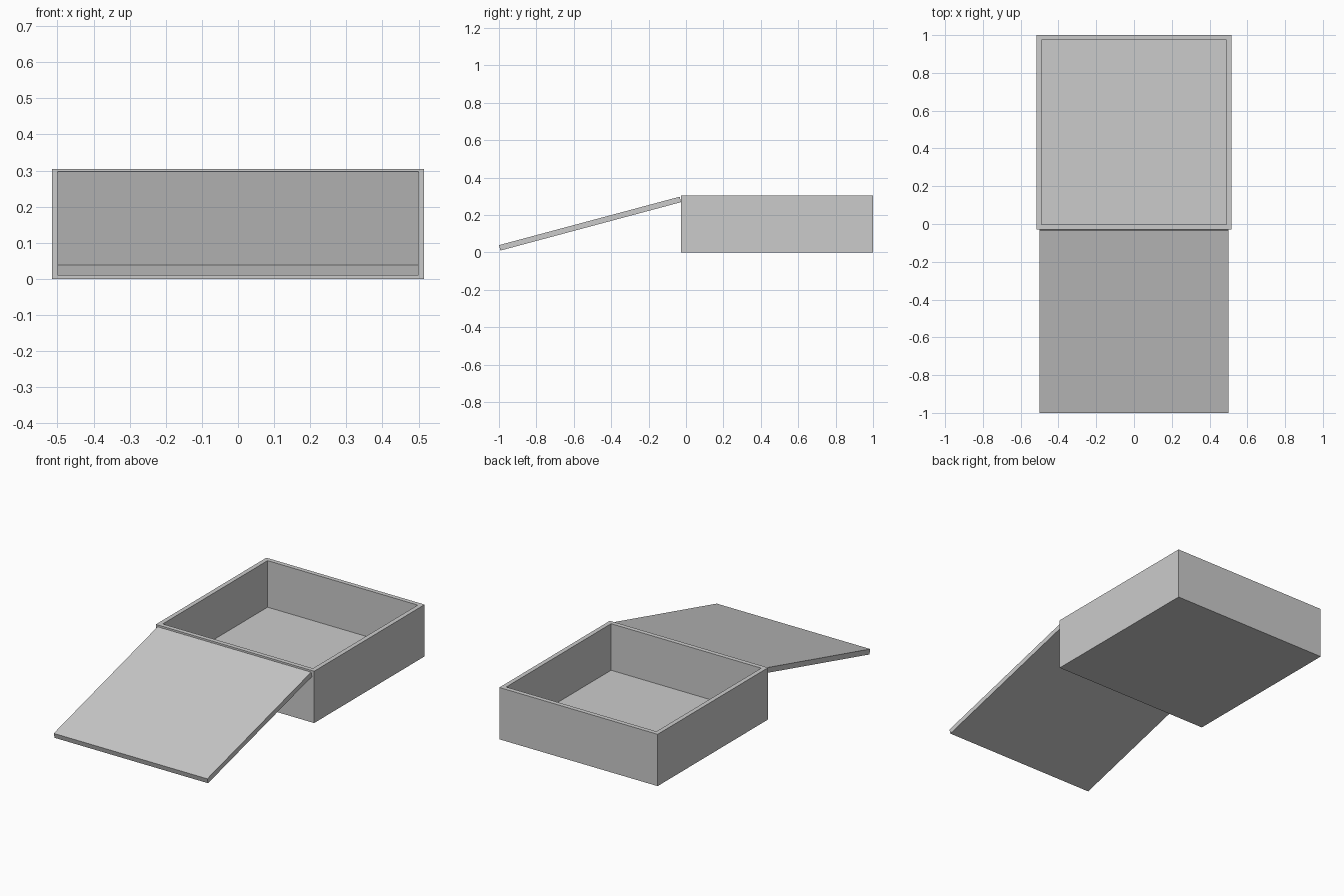
import bpy, bmesh, math
from mathutils import Matrix, Vector

if "Cube" in bpy.data.objects:
    bpy.data.objects.remove(bpy.data.objects["Cube"])


def box(name, size, centre, tilt=0.0):
    """Box of the given size, tilted about x, then moved to its centre."""
    bm = bmesh.new()
    bmesh.ops.create_cube(bm, size=1.0)
    bm.transform(Matrix.Translation(centre) @ Matrix.Rotation(tilt, 4, 'X')
                 @ Matrix.Diagonal((*size, 1.0)))
    mesh = bpy.data.meshes.new(name)
    bm.to_mesh(mesh)
    bm.free()
    obj = bpy.data.objects.new(name, mesh)
    bpy.context.collection.objects.link(obj)
    return obj


# Open tray: inset the top face for the rim, then sink it to the floor
width, height, wall, floor = 1.031, 0.305, 0.0265, 0.031
y_front, y_back = -0.028, 1.0
tray = box("tray", (width, y_back - y_front, height),
           (0, (y_front + y_back) / 2, height / 2))
bm = bmesh.new()
bm.from_mesh(tray.data)
bm.normal_update()
top = max(bm.faces, key=lambda f: f.normal.z)
bmesh.ops.inset_region(bm, faces=[top], thickness=wall, use_even_offset=True)
sunk = bmesh.ops.extrude_face_region(bm, geom=[top])["geom"]
bmesh.ops.translate(bm, vec=(0, 0, floor - height),
                    verts=[v for v in sunk if isinstance(v, bmesh.types.BMVert)])
if top.is_valid:
    bmesh.ops.delete(bm, geom=[top], context='FACES_ONLY')
bmesh.ops.recalc_face_normals(bm, faces=bm.faces)
bm.to_mesh(tray.data)
bm.free()

# Ramp: slab leaning on the front rim, placed by its lowest front top edge
angle, length, thick = math.radians(15), 1.0, 0.03
along = Vector((0, math.cos(angle), math.sin(angle)))
normal = Vector((0, -math.sin(angle), math.cos(angle)))
corner = Vector((0, -1.0, 0.039))
box("ramp", (1.0, length, thick),
    corner + along * length / 2 - normal * thick / 2, angle)
